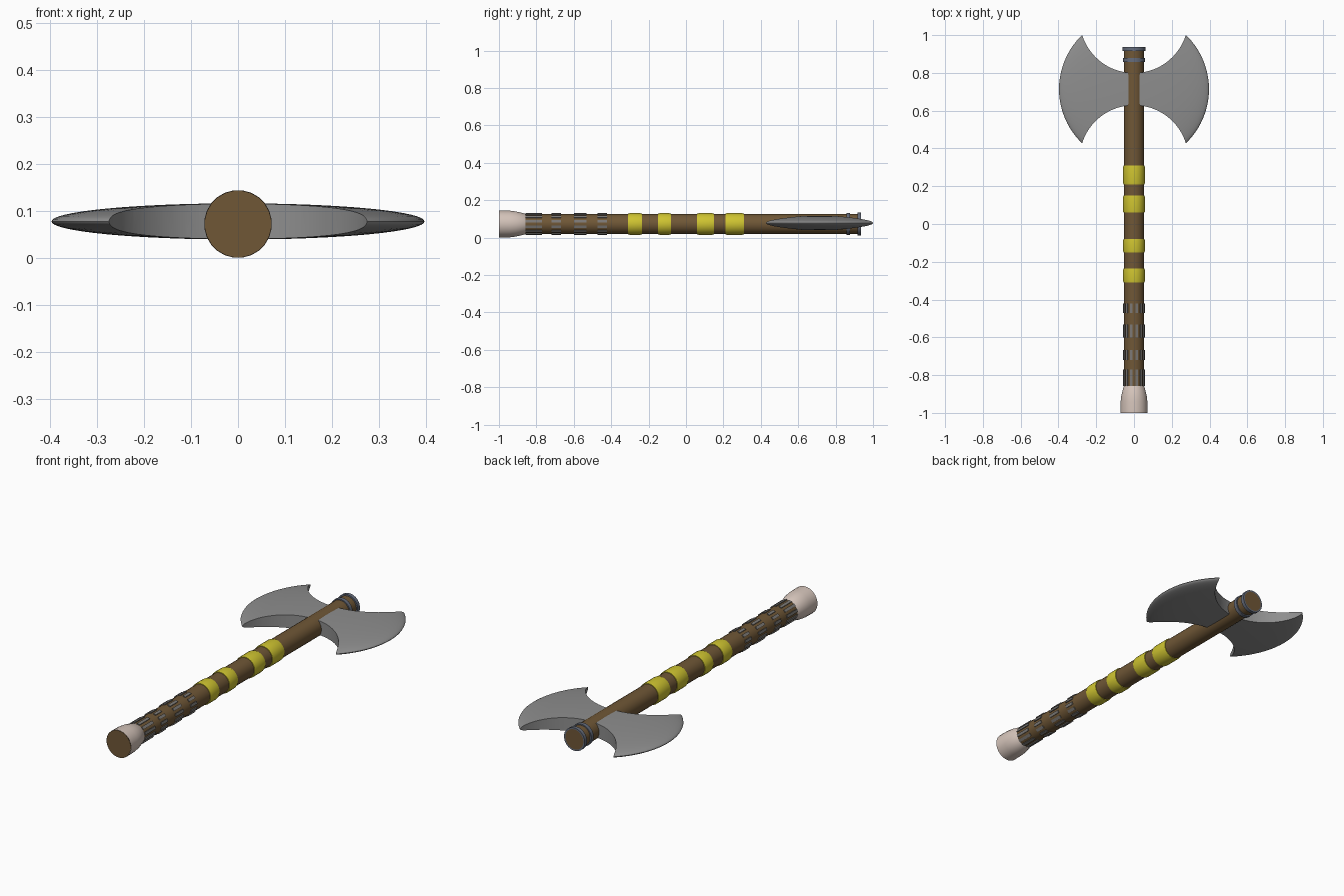
import bpy, bmesh, math

if "Cube" in bpy.data.objects:
    bpy.data.objects.remove(bpy.data.objects["Cube"])

N = 24            # sides of the shaft
CZ = 0.0725       # shaft axis height
R = 0.053         # shaft radius
RB = 0.058        # band radius
STEP = 2 * math.pi / N


def material(name, rgb):
    m = bpy.data.materials.new(name)
    m.diffuse_color = (*rgb, 1)
    m.use_nodes = True
    m.node_tree.nodes["Principled BSDF"].inputs["Base Color"].default_value = m.diffuse_color
    return m


WOOD = material("wood", (0.16, 0.095, 0.037))
YELLOW = material("yellow", (0.62, 0.55, 0.03))
PALE = material("pale", (0.66, 0.55, 0.49))
STEEL = material("steel", (0.27, 0.27, 0.27))
IRON = material("iron", (0.13, 0.15, 0.2))
GRIP = material("grip", (0.2, 0.19, 0.18))


def finish(bm, name, mat):
    bmesh.ops.recalc_face_normals(bm, faces=bm.faces)
    me = bpy.data.meshes.new(name)
    bm.to_mesh(me)
    bm.free()
    me.materials.append(mat)
    ob = bpy.data.objects.new(name, me)
    bpy.context.collection.objects.link(ob)
    return ob


def smooth(ob):
    bpy.ops.object.select_all(action='DESELECT')
    ob.select_set(True)
    bpy.context.view_layer.objects.active = ob
    bpy.ops.object.shade_smooth_by_angle(angle=math.radians(30))


def point(r, a, y):
    return (r * math.cos(a), y, CZ + r * math.sin(a))


def lathe(name, profile, mat, caps=False):
    """Revolve (y, radius) points about the shaft axis."""
    bm = bmesh.new()
    rings = [[bm.verts.new(point(r, (i + 0.5) * STEP, y)) for i in range(N)]
             for y, r in profile]
    for a, b in zip(rings, rings[1:]):
        for i in range(N):
            j = (i + 1) % N
            bm.faces.new((a[i], a[j], b[j], b[i]))
    if caps:
        bm.faces.new(rings[0])
        bm.faces.new(rings[-1])
    ob = finish(bm, name, mat)
    smooth(ob)
    return ob


# Wooden shaft, its wide butt disc lies inside the pommel sleeve
lathe("shaft", [(-1, 0.0715), (-0.998, R), (0.934, R), (0.935, 0.059)], WOOD, True)

# Pommel sleeve
lathe("pommel", [(-1, 0.0722), (-0.94, 0.0715), (-0.91, 0.068),
                 (-0.862, 0.056), (-0.858, R)], PALE)

# Yellow bands with softened edges
for k, (y0, y1) in enumerate([(-0.31, -0.235), (-0.15, -0.08), (0.06, 0.15), (0.21, 0.31)]):
    lathe(f"yellow_band_{k + 1}",
          [(y0, R), (y0, 0.0565), (y0 + 0.008, RB), (y1 - 0.008, RB), (y1, 0.0565), (y1, R)],
          YELLOW)

# Iron rings near the head
for k, (y0, y1, r) in enumerate([(0.858, 0.878, 0.059), (0.917, 0.936, 0.061)]):
    lathe(f"head_ring_{k + 1}", [(y0, R), (y0, r), (y1, r), (y1, R)], IRON)

# Raised grip strips on every second side
bm = bmesh.new()
for y0, y1 in [(-0.857, -0.77), (-0.72, -0.668), (-0.60, -0.533), (-0.472, -0.422)]:
    for i in range(0, N, 2):
        a, b = (i + 0.5) * STEP, (i + 1.5) * STEP
        lo, hi = ([[bm.verts.new(point(r, t, y)) for t in (a, b)] for y in (y0, y1)]
                  for r in (R, RB))
        bm.faces.new((hi[0][0], hi[0][1], hi[1][1], hi[1][0]))
        for k in (0, 1):
            bm.faces.new((lo[k][0], lo[k][1], hi[k][1], hi[k][0]))
            bm.faces.new((lo[0][k], lo[1][k], hi[1][k], hi[0][k]))
finish(bm, "grip_strips", GRIP)

# Double blade: flattened sphere with a round bite out of each end
BY, BZ = 0.714, 0.078
bm = bmesh.new()
bmesh.ops.create_uvsphere(bm, u_segments=80, v_segments=32, radius=1)
bmesh.ops.scale(bm, vec=(0.397, 0.397, 0.0385), verts=bm.verts)
bmesh.ops.translate(bm, vec=(0, BY, BZ), verts=bm.verts)
blade = finish(bm, "double_blade", STEEL)

for s in (-1, 1):
    bm = bmesh.new()
    bmesh.ops.create_cone(bm, cap_ends=True, segments=64, radius1=0.288, radius2=0.288, depth=0.4)
    bmesh.ops.translate(bm, vec=(0, BY + s * 0.373, BZ), verts=bm.verts)
    cutter = finish(bm, "blade_cutter", STEEL)
    cutter.hide_render = True
    mod = blade.modifiers.new("bite", 'BOOLEAN')
    mod.operation, mod.solver, mod.object = 'DIFFERENCE', 'EXACT', cutter
    bpy.context.view_layer.objects.active = blade
    bpy.ops.object.modifier_apply(modifier=mod.name)
    bpy.data.objects.remove(cutter)
smooth(blade)
